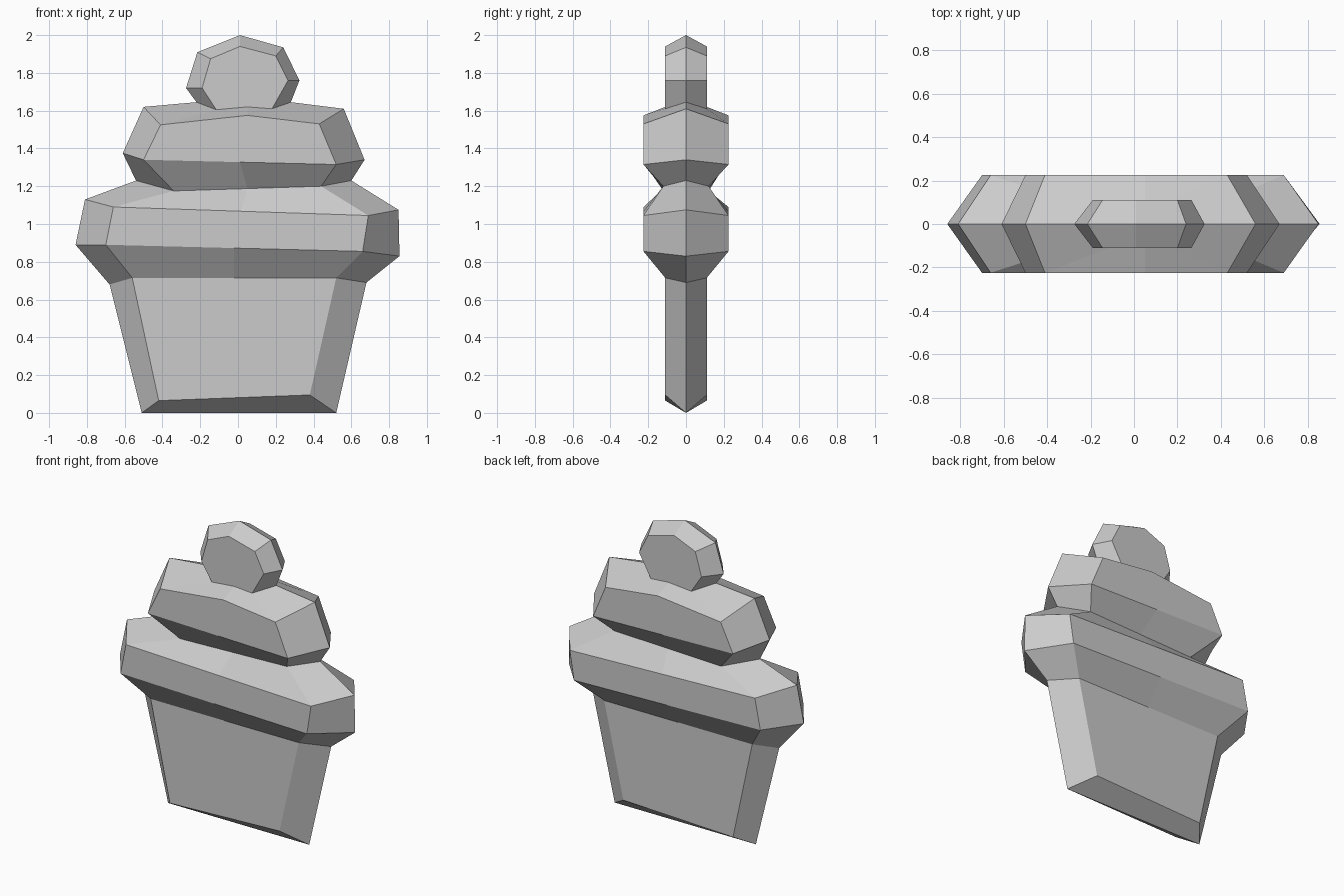
import bpy, bmesh

if "Cube" in bpy.data.objects:
    bpy.data.objects.remove(bpy.data.objects["Cube"])

# Levels: left rim, left front, right front, right rim as (x, z), half depth, optional front middle
LEVELS = [
    ((-.51, 0), (-.42, .065), (.38, .095), (.52, 0), .11),
    ((-.68, .68), (-.56, .715), (.52, .715), (.68, .69), .11),
    ((-.86, .89), (-.70, .89), (.66, .855), (.855, .83), .225),
    ((-.81, 1.13), (-.66, 1.09), (.69, 1.045), (.85, 1.075), .225),
    ((-.54, 1.23), (-.34, 1.175), (.44, 1.20), (.60, 1.23), .12),
    ((-.61, 1.375), (-.50, 1.34), (.52, 1.315), (.67, 1.34), .225),
    ((-.50, 1.62), (-.41, 1.525), (.43, 1.53), (.56, 1.61), .225, (.05, 1.575)),
    ((-.22, 1.645), (-.115, 1.605), (.18, 1.61), (.28, 1.645), .11, (.05, 1.62)),
    ((-.275, 1.72), (-.19, 1.72), (.265, 1.76), (.325, 1.76), .11),
    ((-.215, 1.91), (-.145, 1.875), (.20, 1.89), (.24, 1.935), .11),
    ((.01, 2.0), (.01, 1.94), (.01, 1.94), (.01, 2.0), .11),
]


def ring(bm, level):
    """Eight-point loop, the back mirroring the front."""
    rim_l, left, right, rim_r, d = level[:5]
    mid = level[5] if len(level) > 5 else ((left[0] + right[0]) / 2, (left[1] + right[1]) / 2)
    pts = [(rim_l, 0), (left, -d), (mid, -d), (right, -d),
           (rim_r, 0), (right, d), (mid, d), (left, d)]
    return [bm.verts.new((p[0], y, p[1])) for p, y in pts]


def loft(name, first, last):
    bm = bmesh.new()
    rings = [ring(bm, lv) for lv in LEVELS[first:last + 1]]
    for lo, hi in zip(rings, rings[1:]):
        for i in range(8):
            j = (i + 1) % 8
            bm.faces.new((lo[i], lo[j], hi[j], hi[i]))
    if first == 0:  # wedge-shaped underside
        a = rings[0]
        bm.faces.new((a[0], a[4], a[3], a[2], a[1]))
        bm.faces.new((a[4], a[0], a[7], a[6], a[5]))
    bmesh.ops.remove_doubles(bm, verts=bm.verts, dist=1e-4)
    mesh = bpy.data.meshes.new(name)
    bm.to_mesh(mesh)
    bm.free()
    bpy.context.collection.objects.link(bpy.data.objects.new(name, mesh))


# Parts share their boundary loops, so together they form one closed skin
loft("cup", 0, 1)
loft("lower_frosting", 1, 4)
loft("upper_frosting", 4, 7)
loft("cherry", 7, 10)
